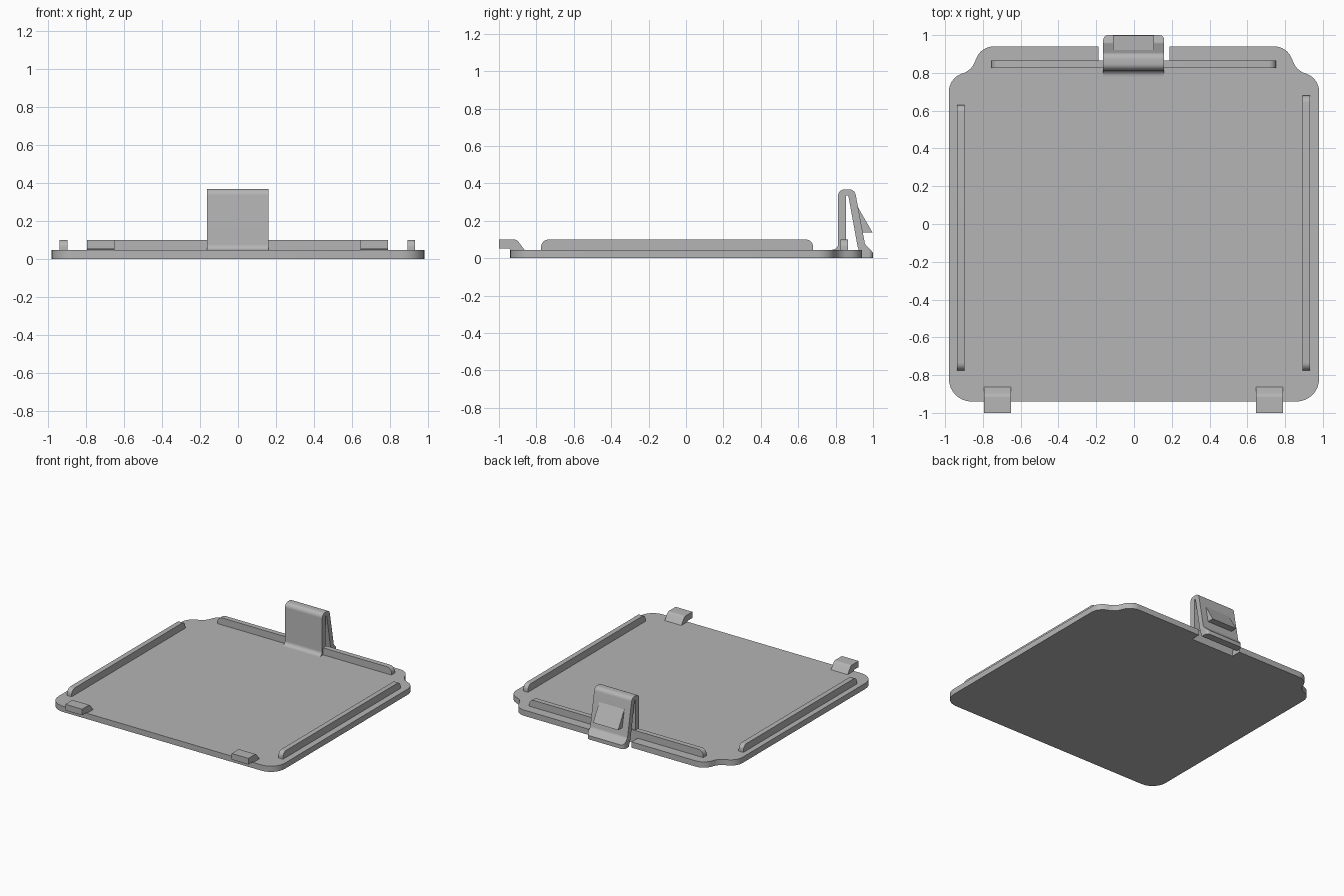
import bpy, bmesh, math
from mathutils import Vector

if "Cube" in bpy.data.objects:
    bpy.data.objects.remove(bpy.data.objects["Cube"], do_unlink=True)

GREY = (0.46, 0.46, 0.46, 1)
grey = bpy.data.materials.new("plain grey")
grey.diffuse_color = GREY
grey.use_nodes = True
grey.node_tree.nodes["Principled BSDF"].inputs["Base Color"].default_value = GREY


def rounded(corners, steps=8):
    """Outline from (u, v, radius) corners, with an arc at each rounded one."""
    out = []
    for i, (u, v, r) in enumerate(corners):
        p = Vector((u, v))
        if r == 0:
            out.append(p)
            continue
        a = (Vector(corners[i - 1][:2]) - p).normalized()
        b = (Vector(corners[(i + 1) % len(corners)][:2]) - p).normalized()
        half = a.angle(b) / 2
        centre = p + (a + b).normalized() * r / math.sin(half)
        start = p + a * r / math.tan(half) - centre
        end = p + b * r / math.tan(half) - centre
        sweep = start.angle_signed(end)
        for k in range(steps + 1):
            t = -sweep * k / steps
            c, s = math.cos(t), math.sin(t)
            out.append(centre + Vector((start.x * c - start.y * s,
                                        start.x * s + start.y * c)))
    return out


def prism(name, corners, axis, low, high, nose=0):
    """Extrude an outline along an axis; nose rounds the corners at the back."""
    place = {"x": lambda p, d: (d, p.x, p.y),
             "y": lambda p, d: (p.x, d, p.y),
             "z": lambda p, d: (p.x, p.y, d)}[axis]
    bm = bmesh.new()
    face = bm.faces.new([bm.verts.new(place(p, low)) for p in rounded(corners)])
    grown = bmesh.ops.extrude_face_region(bm, geom=[face])
    shift = Vector(place(Vector((0, 0)), high - low))
    bmesh.ops.translate(bm, vec=shift,
                        verts=[g for g in grown["geom"] if isinstance(g, bmesh.types.BMVert)])
    if nose:
        back = max(v.co.y for v in bm.verts)
        edges = [e for e in bm.edges
                 if all(v.co.y > back - 1e-4 for v in e.verts)
                 and abs(e.verts[0].co.x - e.verts[1].co.x) < 1e-4]
        bmesh.ops.bevel(bm, geom=edges, offset=nose, segments=5,
                        profile=0.5, affect="EDGES")
    bmesh.ops.recalc_face_normals(bm, faces=bm.faces)
    mesh = bpy.data.meshes.new(name)
    bm.to_mesh(mesh)
    bm.free()
    mesh.materials.append(grey)
    obj = bpy.data.objects.new(name, mesh)
    bpy.context.collection.objects.link(obj)
    bpy.ops.object.select_all(action="DESELECT")
    obj.select_set(True)
    bpy.context.view_layer.objects.active = obj
    bpy.ops.object.shade_smooth_by_angle(angle=math.radians(30))
    return obj


TOP = 0.045       # upper face of the plate
RIB_TOP = 0.1

# Plate with round front corners, stepped back corners and a notch for the clip
half_plate = [(0.98, -0.94, 0.12), (0.98, 0.77, 0.1), (0.86, 0.815, 0.1),
              (0.81, 0.94, 0.1), (0.187, 0.94, 0), (0.187, 0.865, 0)]
outline = half_plate + [(-x, y, r) for x, y, r in reversed(half_plate)]
prism("cover_plate", outline, "z", 0, TOP)


# Raised ribs with rounded ends
def rib(name, axis, start, end, low, high):
    shape = [(start, TOP - 0.01, 0), (end, TOP - 0.01, 0),
             (end, RIB_TOP, 0.04), (start, RIB_TOP, 0.04)]
    prism(name, shape, axis, low, high)


rib("left_rib", "x", -0.775, 0.68, 0.893, 0.932)
rib("right_rib", "x", -0.775, 0.63, -0.938, -0.898)
rib("back_rib", "y", -0.755, 0.752, 0.825, 0.865)

# Front hooks that overhang the edge
hook = [(-1, 0.052, 0), (-0.945, 0.052, 0), (-0.935, 0.04, 0), (-0.86, 0.04, 0),
        (-0.905, RIB_TOP, 0.03), (-1, RIB_TOP, 0)]
prism("left_hook", hook, "x", 0.645, 0.79)
prism("right_hook", hook, "x", -0.795, -0.65)

# Folded spring clip
clip = [(0.78, 0.03, 0), (0.78, TOP, 0), (0.813, TOP + 0.003, 0.03),
        (0.813, 0.368, 0.035), (0.902, 0.368, 0.035), (0.957, 0.075, 0.03),
        (1, 0.03, 0), (1, 0, 0), (0.94, 0, 0), (0.918, 0.06, 0.03),
        (0.868, 0.335, 0), (0.856, 0.335, 0), (0.856, 0.03, 0)]
prism("spring_clip", clip, "x", -0.163, 0.16, nose=0.025)

# Barb on the back of the clip
barb = [(0.905, 0.28, 0), (0.918, 0.275, 0), (0.997, 0.138, 0), (0.935, 0.138, 0)]
prism("clip_barb", barb, "x", -0.11, 0.107)
